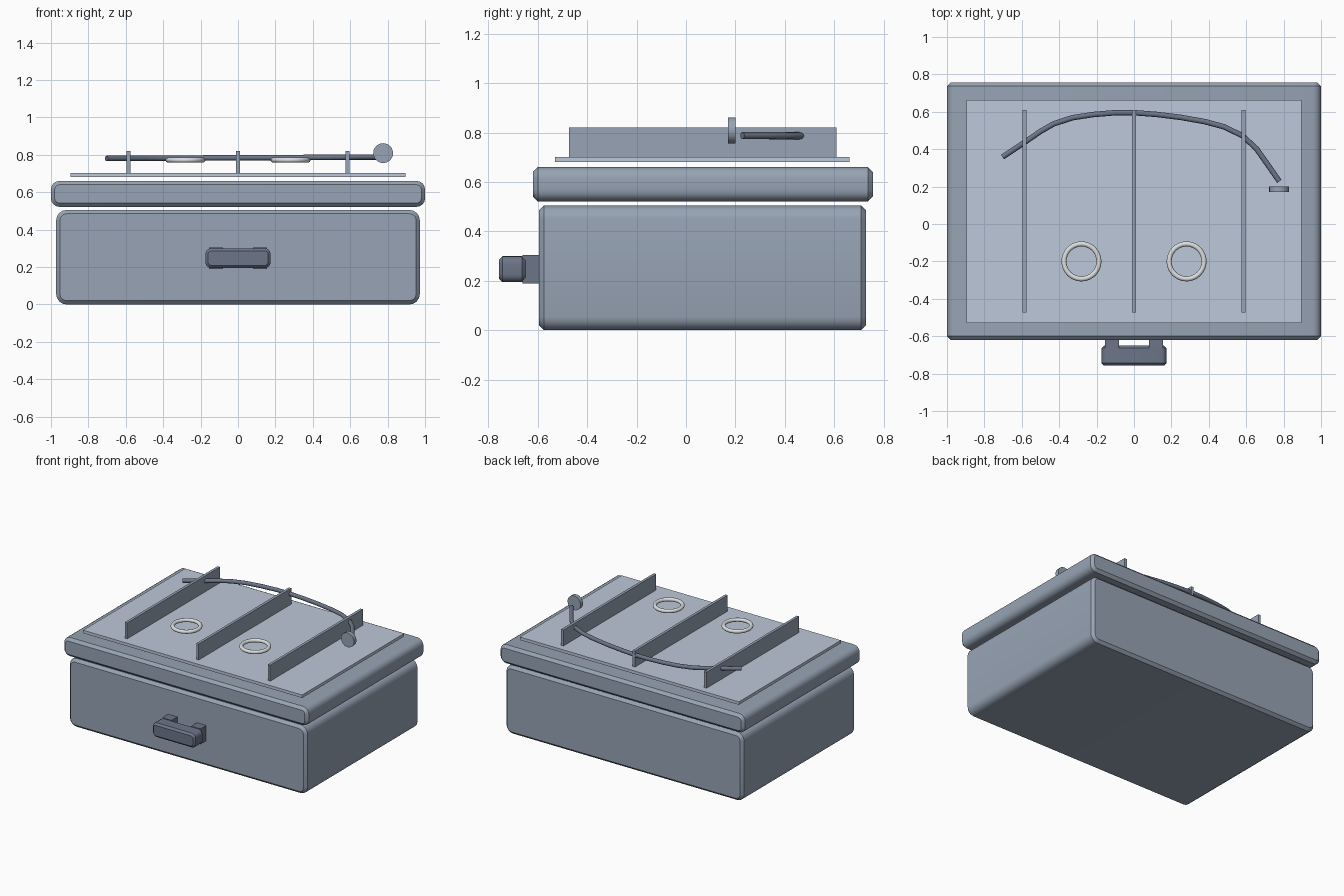
import bpy, bmesh
from math import sin, cos, pi

if "Cube" in bpy.data.objects:
    bpy.data.objects.remove(bpy.data.objects["Cube"])


def material(name, r, g, b):
    m = bpy.data.materials.new(name)
    m.diffuse_color = (r, g, b, 1)
    m.use_nodes = True
    m.node_tree.nodes["Principled BSDF"].inputs["Base Color"].default_value = m.diffuse_color
    return m


SLATE = material("slate", 0.31, 0.37, 0.46)
PALE = material("pale_slate", 0.51, 0.58, 0.70)
DARK = material("dark_slate", 0.15, 0.18, 0.25)
SILVER = material("silver", 0.72, 0.74, 0.76)


def finish(name, bm, mat):
    bmesh.ops.recalc_face_normals(bm, faces=bm.faces)
    mesh = bpy.data.meshes.new(name)
    bm.to_mesh(mesh)
    bm.free()
    mesh.materials.append(mat)
    obj = bpy.data.objects.new(name, mesh)
    bpy.context.collection.objects.link(obj)
    return obj


def smooth(obj, angle=0.6):
    bpy.ops.object.select_all(action='DESELECT')
    obj.select_set(True)
    bpy.context.view_layer.objects.active = obj
    bpy.ops.object.shade_smooth_by_angle(angle=angle)


def box(name, x, y, z, mat):
    bm = bmesh.new()
    bmesh.ops.create_cube(bm, size=1)
    for v in bm.verts:
        v.co = [a + (b - a) * (c + 0.5) for (a, b), c in zip((x, y, z), v.co)]
    return finish(name, bm, mat)


def rounded_box(name, x, y, z, radius, chamfer, mat, seg=4):
    """Rounded rectangle in XZ, extruded along y with chamfered ends."""
    bm = bmesh.new()
    rings = []
    corners = ((x[1], z[1], 1, 1), (x[0], z[1], -1, 1),
               (x[0], z[0], -1, -1), (x[1], z[0], 1, -1))
    for py, inset in ((y[0], chamfer), (y[0] + chamfer, 0),
                      (y[1] - chamfer, 0), (y[1], chamfer)):
        ring = []
        for k, (cx, cz, sx, sz) in enumerate(corners):
            for i in range(seg + 1):
                a = pi / 2 * (k + i / seg)
                r = radius - inset
                ring.append(bm.verts.new((cx - sx * radius + r * cos(a), py,
                                          cz - sz * radius + r * sin(a))))
        rings.append(ring)
    n = len(rings[0])
    for a, b in zip(rings, rings[1:]):
        for i in range(n):
            j = (i + 1) % n
            bm.faces.new((a[i], a[j], b[j], b[i]))
    bm.faces.new(rings[0])
    bm.faces.new(rings[-1])
    obj = finish(name, bm, mat)
    smooth(obj)
    return obj


# Case body and lid
rounded_box("body", (-0.972, 0.972), (-0.595, 0.729), (0, 0.505), 0.055, 0.02, SLATE)
rounded_box("lid", (-1, 1), (-0.62, 0.757), (0.522, 0.66), 0.045, 0.02, SLATE)

# Front handle: grip and two posts
rounded_box("handle_grip", (-0.174, 0.174), (-0.757, -0.65), (0.195, 0.30), 0.03, 0.014, DARK)
for side, x in (("left", -0.118), ("right", 0.118)):
    box("handle_post_" + side, (x - 0.038, x + 0.038), (-0.662, -0.593), (0.19, 0.304), DARK)

# Tray panel with three divider ribs
box("tray_panel", (-0.896, 0.896), (-0.53, 0.662), (0.68, 0.702), PALE)
for i, x in enumerate((-0.585, 0, 0.585)):
    box(f"divider_{i + 1}", (x - 0.01, x + 0.01), (-0.473, 0.61), (0.70, 0.82), SLATE)

# Ear rings
for side, x in (("left", -0.281), ("right", 0.281)):
    bpy.ops.mesh.primitive_torus_add(location=(x, -0.2, 0.772), major_radius=0.0935,
                                     minor_radius=0.0135, major_segments=32, minor_segments=12)
    bpy.context.object.name = "ring_" + side
    bpy.context.object.data.materials.append(SILVER)
    smooth(bpy.context.object)

# Curved tube
path = [(-0.703, 0.358), (-0.58, 0.44), (-0.5, 0.495), (-0.43, 0.535), (-0.33, 0.568),
        (-0.22, 0.585), (-0.1, 0.595), (0, 0.595), (0.12, 0.586), (0.25, 0.57), (0.38, 0.547),
        (0.48, 0.52), (0.58, 0.472), (0.655, 0.402), (0.72, 0.31), (0.777, 0.228)]
curve = bpy.data.curves.new("tube", 'CURVE')
curve.dimensions = '3D'
curve.bevel_depth = 0.0145
curve.bevel_resolution = 4
curve.use_fill_caps = True
spline = curve.splines.new('POLY')
spline.points.add(len(path) - 1)
for p, (x, y) in zip(spline.points, path):
    p.co = (x, y, 0.784 + 0.005 * x, 1)
tube = bpy.data.objects.new("tube", curve)
bpy.context.collection.objects.link(tube)
bpy.ops.object.select_all(action='DESELECT')
tube.select_set(True)
bpy.context.view_layer.objects.active = tube
bpy.ops.object.convert(target='MESH')
tube = bpy.context.object
tube.data.materials.clear()
tube.data.materials.append(DARK)
smooth(tube)

# Round disc at the tube end
bpy.ops.mesh.primitive_cylinder_add(vertices=24, radius=0.053, depth=0.029,
                                    location=(0.776, 0.185, 0.809), rotation=(pi / 2, 0, 0))
bpy.context.object.name = "tube_end_disc"
bpy.context.object.data.materials.append(SLATE)
smooth(bpy.context.object)
